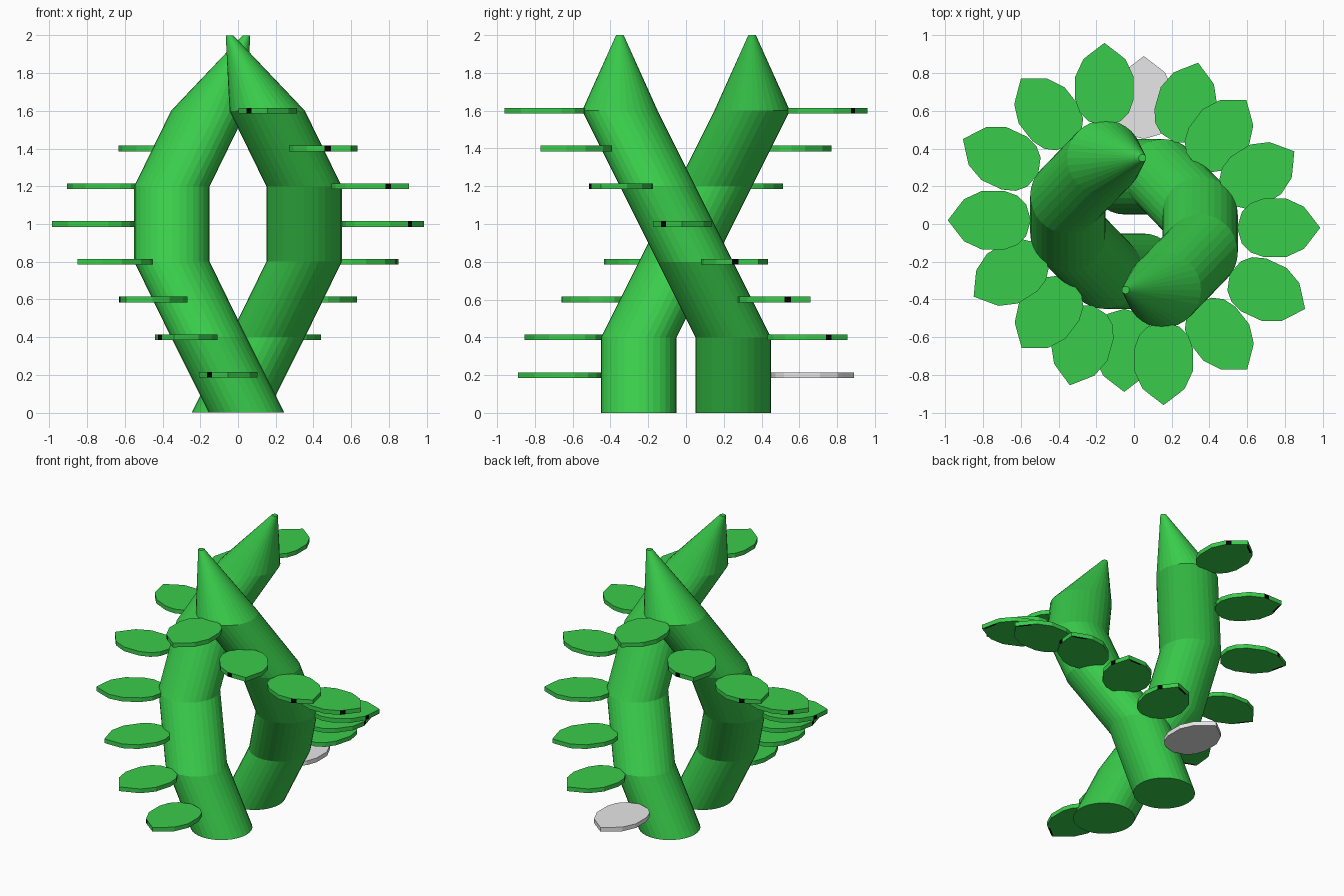
import bpy, bmesh, math
from mathutils import Vector

if "Cube" in bpy.data.objects:
    bpy.data.objects.remove(bpy.data.objects["Cube"])


def material(name, colour):
    m = bpy.data.materials.new(name)
    m.diffuse_color = (*colour, 1)
    m.use_nodes = True
    m.node_tree.nodes["Principled BSDF"].inputs["Base Color"].default_value = m.diffuse_color
    return m


green = material("leaf green", (0.041, 0.604, 0.07))
grey = material("pale grey", (0.8, 0.8, 0.8))
black = material("black", (0.0, 0.0, 0.0))


def finish(bm, name, mats):
    bmesh.ops.recalc_face_normals(bm, faces=bm.faces)
    mesh = bpy.data.meshes.new(name)
    bm.to_mesh(mesh)
    bm.free()
    for m in mats:
        mesh.materials.append(m)
    bpy.context.collection.objects.link(bpy.data.objects.new(name, mesh))


# Stem path: horizontal round sections every 0.4, closing to a point
PATH = [(-0.045, 0.25), (0.155, 0.25), (0.35, 0.05),
        (0.35, -0.15), (0.155, -0.35), (-0.045, -0.35)]
SIDES = 32


def stem(name, sign):
    bm = bmesh.new()
    rings = []
    for i, (x, y) in enumerate(PATH):
        r = 0.02 if i == 5 else 0.2
        rings.append([bm.verts.new((sign * x + r * math.cos(a), sign * y + r * math.sin(a), 0.4 * i))
                      for a in (2 * math.pi * k / SIDES for k in range(SIDES))])
    for lo, hi in zip(rings, rings[1:]):
        for k in range(SIDES):
            n = (k + 1) % SIDES
            bm.faces.new((lo[k], lo[n], hi[n], hi[k]))
    bm.faces.new(rings[0])
    bm.faces.new(rings[-1])
    finish(bm, name, [green])


# Half outline of a leaf: distance back from the tip, half width
HALF = [(0.065, 0.085), (0.087, 0.112), (0.18, 0.155), (0.30, 0.155),
        (0.37, 0.13), (0.415, 0.085)]
THICK = 0.03


def leaf(name, tip, angle, z, sign, mat):
    a = math.radians(angle)
    fwd = sign * Vector((math.sin(a), math.cos(a), 0))
    right = Vector((fwd.y, -fwd.x, 0))
    origin = Vector((sign * tip[0], sign * tip[1], z - THICK / 2))
    marked = mat is green
    outline = [(0, 0)] + HALF + [(0.44, 0)] + [(s, -w) for s, w in reversed(HALF)]
    bm = bmesh.new()
    low = [bm.verts.new(origin - fwd * s + right * w) for s, w in outline]
    high = [bm.verts.new(v.co + Vector((0, 0, THICK))) for v in low]
    bm.faces.new(high)
    if marked:
        # dark sliver under the leaf, beside the tip
        inner = [bm.verts.new(origin - fwd * s + right * w) for s, w in ((0.075, -0.077), (0.025, -0.012))]
        bm.faces.new(low + inner)
        bm.faces.new((low[0], inner[1], inner[0], low[-1])).material_index = 1
    else:
        bm.faces.new(low)
    for k in range(len(low)):
        n = (k + 1) % len(low)
        f = bm.faces.new((low[k], low[n], high[n], high[k]))
        # small dark nick on one rim facet near the tip
        if k == 1 and marked:
            f.material_index = 1
    finish(bm, name, [mat, black])


# Leaf tips (x, y) and heading clockwise from +y, one every 0.2 in height
LEAVES = [(0.052, 0.89, 0), (0.34, 0.855, 16), (0.595, 0.658, 37), (0.85, 0.385, 58),
          (0.987, -0.02, 90), (0.907, -0.45, 115), (0.60, -0.77, 142), (0.157, -0.96, 180)]

for side, sign in (("right", 1), ("left", -1)):
    stem(f"{side}_stem", sign)
    for i, (x, y, ang) in enumerate(LEAVES):
        mat = grey if (i == 0 and sign == 1) else green
        leaf(f"{side}_leaf_{i + 1}", (x, y), ang, 0.2 * (i + 1), sign, mat)
